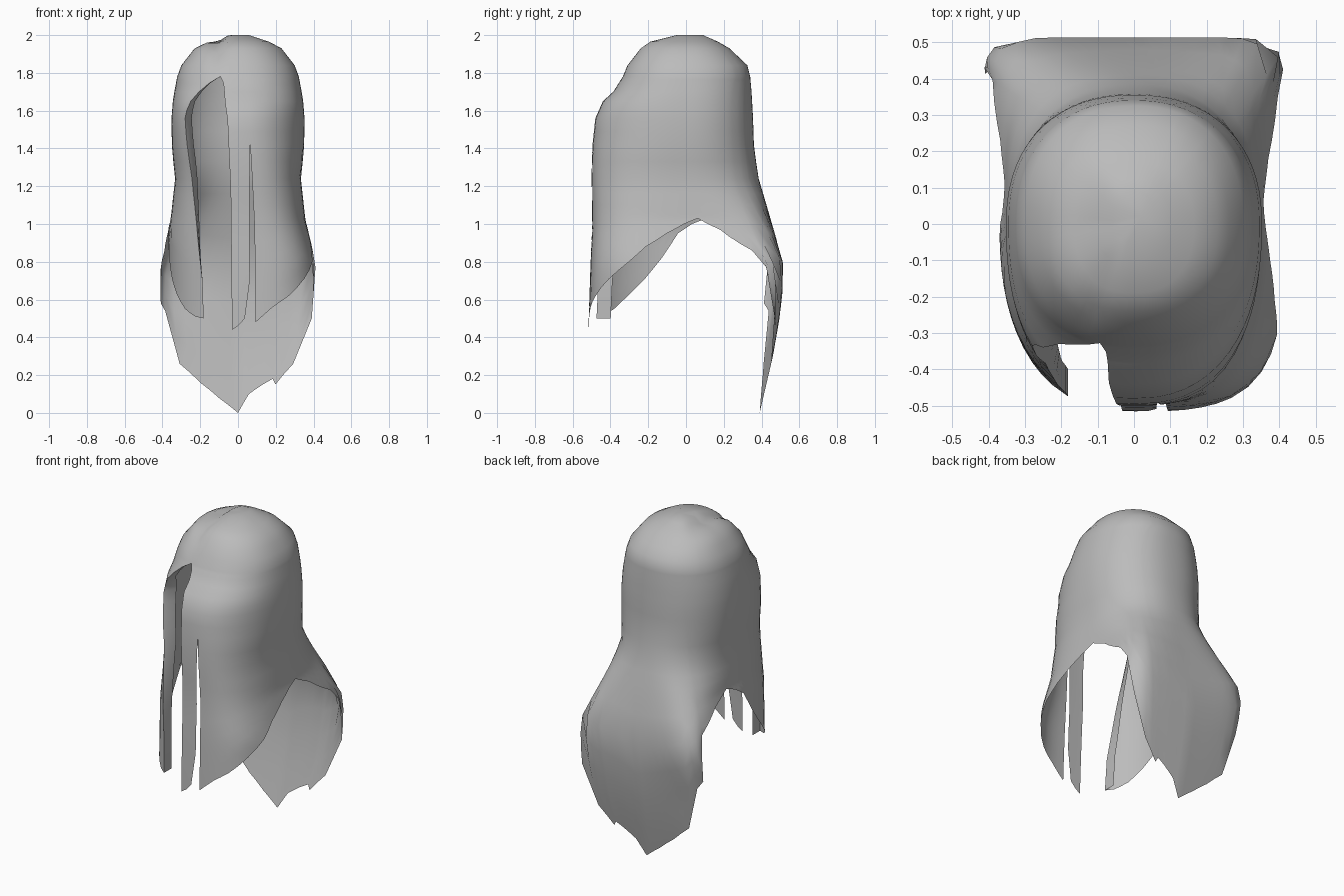
import bpy, bmesh, math

if "Cube" in bpy.data.objects:
    bpy.data.objects.remove(bpy.data.objects["Cube"])

mat = bpy.data.materials.new("soft grey")
mat.diffuse_color = (0.5, 0.5, 0.5, 1)
mat.use_nodes = True
mat.node_tree.nodes["Principled BSDF"].inputs["Base Color"].default_value = mat.diffuse_color

# Height, front depth, back depth, half width
PROFILE = [(2.0, .05, .09, .06), (1.965, .19, .17, .165), (1.93, .24, .23, .23),
           (1.84, .31, .325, .30), (1.78, .335, .34, .322), (1.70, .385, .347, .337),
           (1.65, .44, .35, .345), (1.56, .48, .355, .352), (1.4, .497, .36, .35),
           (1.24, .50, .385, .333), (1.02, .495, .45, .357), (.8, .505, .513, .415),
           (.65, .51, .512, .42), (.5, .515, .495, .42), (.3, .515, .46, .42), (0, .515, .39, .42)]
# Direction in degrees (0 front, 90 right) of the cut edges, by height
OPEN_RIGHT = [(1.78, -16), (1.75, -12.5), (1.65, -9), (1.55, -6.5), (1.2, -4.5), (.45, -3.5)]
OPEN_LEFT = [(1.78, 344), (1.75, 336), (1.7, 328), (1.62, 321), (1.55, 320), (1.35, 325),
             (1.05, 332), (.7, 338), (.5, 339)]
SLIT_LEFT = [(1.42, 7.5), (1.2, 7), (.7, 7), (.5, 4)]
SLIT_RIGHT = [(1.42, 7.5), (1.0, 10), (.48, 10.3)]
# Lower hem: direction, height
HEM_STRAND = [(-3.5, .44), (0, .46), (4, .5)]
HEM_MAIN = [(10.3, .48), (20, .56), (29.5, .62), (41, .71), (53, .8), (62, .88), (76, .95),
            (90, 1.0), (102, 1.03), (118, .97), (133, .86), (137, .77), (140.3, .5),
            (147, .26), (155, .15), (157, .18), (163, .15), (172, .1), (180, 0),
            (194, .08), (205, .16), (214.5, .26), (219, .54), (222.7, .58), (225, .75),
            (227, .86), (242, .97), (258, 1.03), (270, 1.0), (281, .95), (292, .82),
            (303, .71), (313, .63), (324, .55), (333, .51), (339, .5)]
ROWS = [2.0, 1.985, 1.965, 1.93, 1.89, 1.84, 1.78, 1.765, 1.745, 1.7, 1.65, 1.6, 1.56,
        1.49, 1.42, 1.33, 1.24, 1.16, 1.1]
LOW_ROWS = 6


def clamp(v):
    return max(0, min(1, v))


def lerp_table(table, z, col=1):
    """Linear lookup in a table sorted from high to low."""
    if z >= table[0][0]:
        return table[0][col]
    for p, q in zip(table, table[1:]):
        if z >= q[0]:
            t = (p[0] - z) / (p[0] - q[0])
            return p[col] + t * (q[col] - p[col])
    return table[-1][col]


def shell_point(deg, z):
    """Point on the rounded shell at a direction and height."""
    a = math.radians(deg)
    s, c = math.sin(a), math.cos(a)
    front, back, w = (lerp_table(PROFILE, z, k) for k in (1, 2, 3))
    if c < 0:
        depth, n = back, 2.25 + 9 * clamp((1.3 - z) / .55) ** 2.3
    elif s > 0:
        depth, n = front, 2.3 + 1.2 * clamp((1.5 - z) / .7)
    else:
        depth, n, w = front, 2.4, min(w, .37)
    r = (abs(c / depth) ** n + abs(s / w) ** n) ** (-1 / n)
    x, y = r * s, -r * c
    # Back panel leans forward toward its left edge
    if c < 0 and x < 0:
        y += .05 * x / .4 * clamp((.75 - z) / .25)
    # Parting groove on the crown
    if z > 1.8:
        fade = clamp((.15 - y) / .15) * min(1, (z - 1.8) / .1)
        z -= .025 * math.exp(-((x + .11) / .042) ** 2) * fade
    return x, y, z


def add_sheet(bm, start, end, hem, lip=False):
    """Hanging sheet between two cut edges, from the crown to the hem."""
    cols = []
    for p, q in zip(hem, hem[1:]):
        steps = max(1, round((q[0] - p[0]) / 5))
        cols += [(p[0] + (q[0] - p[0]) * k / steps, p[1] + (q[1] - p[1]) * k / steps)
                 for k in range(steps)]
    cols.append(hem[-1])
    lo, hi = hem[0][0], hem[-1][0]
    grid = []
    for deg, bottom in cols:
        s = (deg - lo) / (hi - lo)
        zs = ROWS + [ROWS[-1] + (bottom - ROWS[-1]) * k / LOW_ROWS for k in range(1, LOW_ROWS + 1)]
        line = []
        for z in zs:
            a, b = lerp_table(start, z), lerp_table(end, z)
            line.append(bm.verts.new(shell_point(a + (b - a) * s, z)))
        grid.append(line)
    rim = [line[0] for line in grid]
    # Lip curling inward along the last cut edge, below the opening
    if lip:
        for t in (.5, 1):
            line = []
            for v in grid[len(cols) - 1]:
                f = clamp((1.78 - v.co.z) / .2)
                dx = .035 * clamp((v.co.z - .75) / .6) * f * t
                line.append(bm.verts.new((v.co.x + dx, v.co.y + .075 * f * t * t ** .5, v.co.z)))
            grid.append(line)
    for left, right in zip(grid, grid[1:]):
        for k in range(len(left) - 1):
            if max((left[j].co - right[j].co).length for j in (k, k + 1)) > 1e-4:
                bm.faces.new((left[k], left[k + 1], right[k + 1], right[k]))
    return rim


bm = bmesh.new()
# Narrow front strand, then the main curtain around the sides and back
rim = add_sheet(bm, OPEN_RIGHT, SLIT_LEFT, HEM_STRAND)
rim += add_sheet(bm, SLIT_RIGHT, OPEN_LEFT, HEM_MAIN, True)
# Crown cap
tip = bm.verts.new((0.02, 0.02, 2.0))
for p, q in zip(rim, rim[1:]):
    if (p.co - q.co).length > 1e-5:
        bm.faces.new((tip, p, q))
bmesh.ops.remove_doubles(bm, verts=bm.verts, dist=1e-4)
mesh = bpy.data.meshes.new("hair")
bm.to_mesh(mesh)
bm.free()
mesh.materials.append(mat)
hair = bpy.data.objects.new("hair", mesh)
bpy.context.collection.objects.link(hair)
bpy.context.view_layer.objects.active = hair
hair.select_set(True)
bpy.ops.object.shade_smooth_by_angle(angle=math.radians(60))
